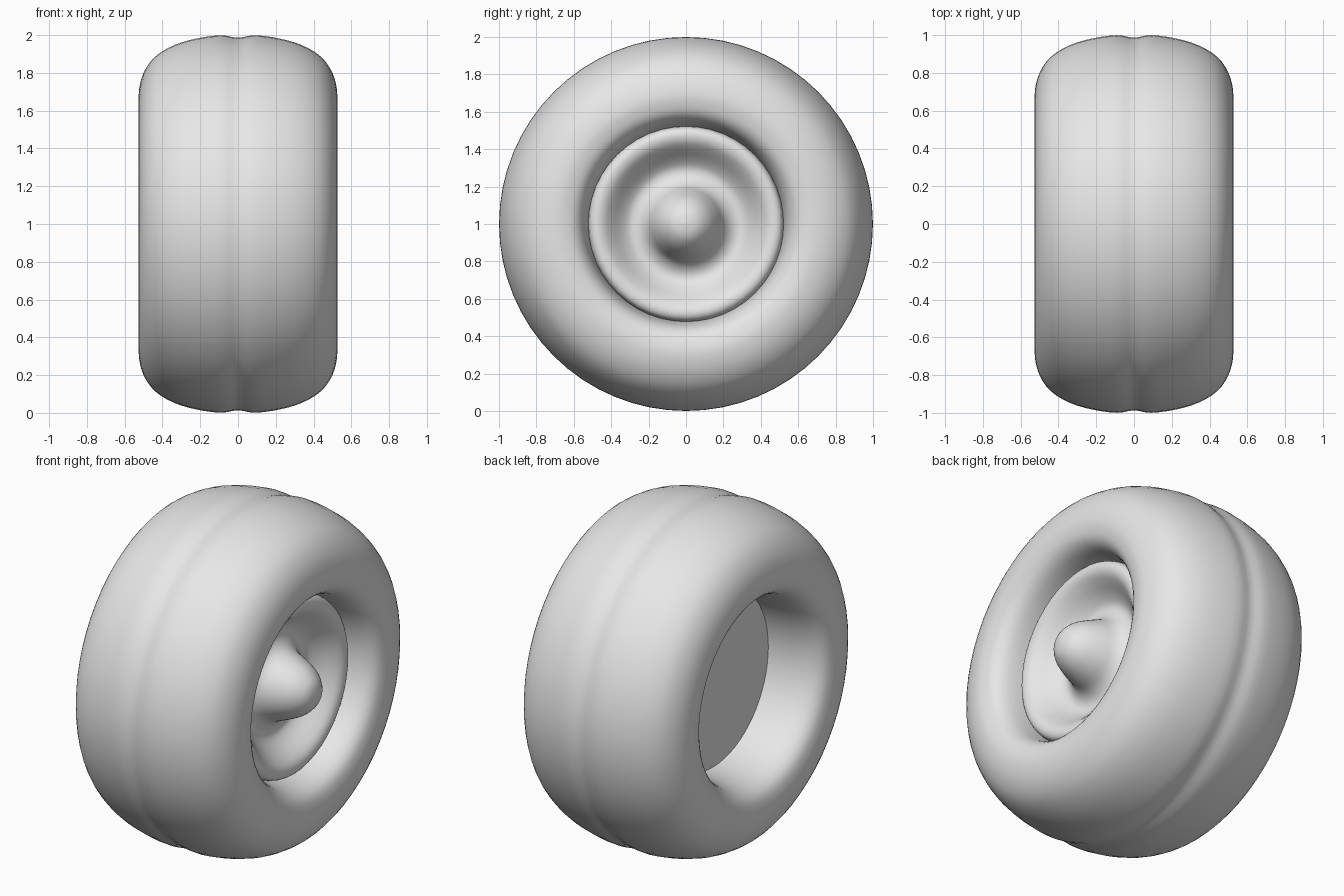
import bpy, bmesh, math
from mathutils import Vector

if "Cube" in bpy.data.objects:
    bpy.data.objects.remove(bpy.data.objects["Cube"])

AXLE_Z = 1.0

grey = bpy.data.materials.new("light_grey")
grey.diffuse_color = (0.8, 0.8, 0.8, 1)
grey.use_nodes = True
grey.node_tree.nodes["Principled BSDF"].inputs["Base Color"].default_value = grey.diffuse_color


def smooth_curve(pts, steps, closed):
    """Catmull-Rom curve through (x, radius) points."""
    p = [Vector(q) for q in pts]
    n = len(p)
    get = (lambda i: p[i % n]) if closed else (lambda i: p[max(0, min(n - 1, i))])
    out = []
    for i in range(n if closed else n - 1):
        a, b, c, d = get(i - 1), get(i), get(i + 1), get(i + 2)
        for s in range(steps):
            t = s / steps
            out.append(0.5 * (2 * b + (c - a) * t + (2 * a - 5 * b + 4 * c - d) * t * t
                              + (3 * b - a - 3 * c + d) * t ** 3))
    if not closed:
        out.append(p[-1])
    return [(q.x, max(q.y, 0.0)) for q in out]


def lathe(name, profile, sides, closed):
    """Spin an (x, radius) profile round the axle."""
    bm = bmesh.new()
    rings = []
    for k in range(sides):
        a = 2 * math.pi * k / sides
        rings.append([bm.verts.new((x, r * math.cos(a), AXLE_Z + r * math.sin(a)))
                      for x, r in profile])
    n = len(profile)
    for k in range(sides):
        r0, r1 = rings[k], rings[(k + 1) % sides]
        for i in range(n if closed else n - 1):
            j = (i + 1) % n
            bm.faces.new((r0[i], r0[j], r1[j], r1[i]))
    bmesh.ops.remove_doubles(bm, verts=bm.verts, dist=1e-5)
    bmesh.ops.recalc_face_normals(bm, faces=bm.faces)
    me = bpy.data.meshes.new(name)
    bm.to_mesh(me)
    bm.free()
    me.materials.append(grey)
    ob = bpy.data.objects.new(name, me)
    bpy.context.collection.objects.link(ob)
    bpy.ops.object.select_all(action='DESELECT')
    ob.select_set(True)
    bpy.context.view_layer.objects.active = ob
    bpy.ops.object.shade_smooth_by_angle(angle=math.radians(50))
    return ob


# Tyre: mirrored half section, with a shallow centre groove
half = [(0.09, 0.999), (0.22, 0.982), (0.34, 0.946), (0.44, 0.885), (0.50, 0.80),
        (0.524, 0.71), (0.52, 0.645), (0.495, 0.585), (0.43, 0.543), (0.30, 0.52),
        (0.15, 0.515)]
section = [(0, 0.986)] + half + [(0, 0.515)] + [(-x, r) for x, r in reversed(half)]
lathe("tyre", smooth_curve(section, 3, True), 64, True)

# Hub: rounded rim, dished face and domed centre cap, with a flat back
face = [(0.52, 0), (0.505, 0.07), (0.45, 0.13), (0.37, 0.172), (0.29, 0.205),
        (0.25, 0.25), (0.245, 0.30), (0.28, 0.35), (0.335, 0.40), (0.37, 0.44),
        (0.38, 0.48), (0.365, 0.51), (0.33, 0.522)]
hub = smooth_curve(face, 3, False) + [(-0.18, 0.522), (-0.18, 0)]
lathe("hub", hub, 48, False)
